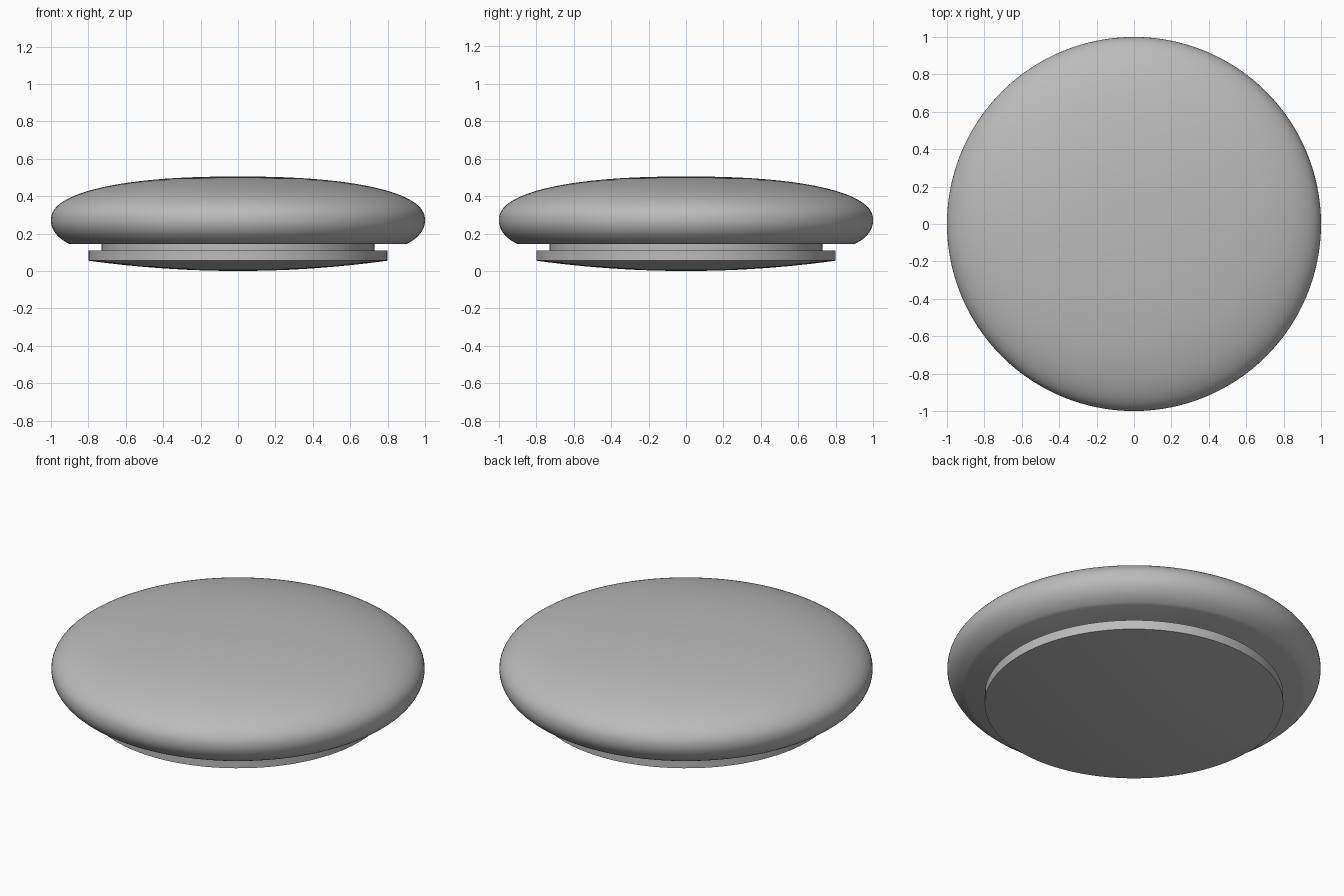
import bpy
import math

cube = bpy.data.objects.get("Cube")
if cube:
    bpy.data.objects.remove(cube, do_unlink=True)

SEGMENTS = 128

grey = bpy.data.materials.new("plain grey")
grey.use_nodes = True
colour = (0.5, 0.5, 0.5, 1)
grey.diffuse_color = colour
grey.node_tree.nodes["Principled BSDF"].inputs["Base Color"].default_value = colour


def lathe(name, profile):
    """Spin (radius, z) points from axis to axis into a closed solid."""
    verts, rings, faces = [], [], []
    for r, z in profile:
        start = len(verts)
        count = 1 if r < 1e-6 else SEGMENTS
        for i in range(count):
            a = math.tau * i / SEGMENTS
            verts.append((r * math.cos(a), r * math.sin(a), z))
        rings.append([start + i % count for i in range(SEGMENTS + 1)])
    for low, high in zip(rings, rings[1:]):
        for i in range(SEGMENTS):
            corners = (low[i], low[i + 1], high[i + 1], high[i])
            faces.append(tuple(dict.fromkeys(corners)))
    mesh = bpy.data.meshes.new(name)
    mesh.from_pydata(verts, [], faces)
    mesh.materials.append(grey)
    obj = bpy.data.objects.new(name, mesh)
    bpy.context.collection.objects.link(obj)
    bpy.ops.object.select_all(action="DESELECT")
    obj.select_set(True)
    bpy.context.view_layer.objects.active = obj
    bpy.ops.object.shade_smooth_by_angle(angle=math.radians(30))
    return obj


# Rounded cushion: flat underside, tucked lower lip, softly domed top
rim_z, top_z, under_z = 0.27, 0.505, 0.145
cushion = [(0, under_z)]
lip_end = math.asin((rim_z - under_z) / 0.15)
for i in range(10, 0, -1):
    t = lip_end * i / 10
    cushion.append((0.78 + 0.22 * math.cos(t), rim_z - 0.15 * math.sin(t)))
power = 2 / 2.3
for i in range(33):
    t = math.pi / 2 * i / 32
    r = max(math.cos(t), 0) ** power if i < 32 else 0
    cushion.append((r, rim_z + (top_z - rim_z) * math.sin(t) ** power))
lathe("cushion", cushion)

# Recessed neck between cushion and base
lathe("neck", [(0, 0.1), (0.73, 0.1), (0.73, 0.15), (0, 0.15)])

# Base disc with a shallow domed underside
base = [(0.8 * i / 12, 0.055 * (i / 12) ** 2) for i in range(13)]
base += [(0.8, 0.11), (0, 0.11)]
lathe("base_disc", base)
